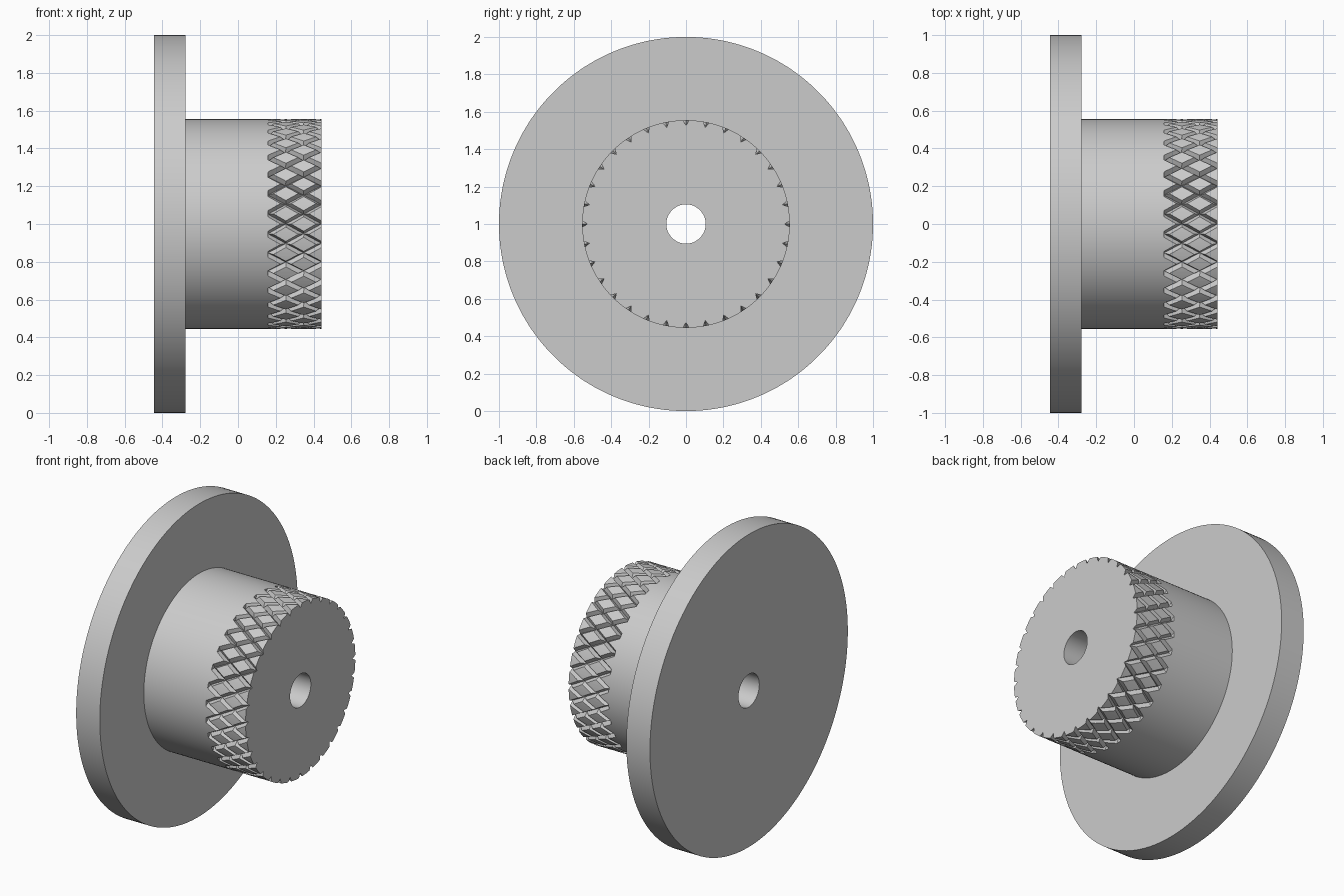
import bpy
import bmesh
from math import sin, cos, tan, pi, radians

cube = bpy.data.objects.get("Cube")
if cube:
    bpy.data.objects.remove(cube, do_unlink=True)

HUB_R, HOLE_R = 0.555, 0.105
KNURL_X, END_X = 0.16, 0.442
SEGMENTS, GROOVES, STEPS = 192, 32, 14

steel = bpy.data.materials.new("plain grey")
steel.use_nodes = True
grey = (0.6, 0.6, 0.6, 1)
steel.diffuse_color = grey
steel.node_tree.nodes["Principled BSDF"].inputs["Base Color"].default_value = grey


def on_axis(x, r, a):
    """Point at radius r and angle a around the horizontal axis."""
    return (x, r * sin(a), 1 + r * cos(a))


def finish(bm, name):
    bmesh.ops.recalc_face_normals(bm, faces=bm.faces)
    mesh = bpy.data.meshes.new(name)
    bm.to_mesh(mesh)
    bm.free()
    mesh.materials.append(steel)
    obj = bpy.data.objects.new(name, mesh)
    bpy.context.collection.objects.link(obj)
    return obj


def bridge(bm, ring_a, ring_b):
    n = len(ring_a)
    for i in range(n):
        j = (i + 1) % n
        bm.faces.new((ring_a[i], ring_a[j], ring_b[j], ring_b[i]))


def lathe(name, profile):
    bm = bmesh.new()
    rings = [[bm.verts.new(on_axis(x, r, 2 * pi * (i + 0.5) / SEGMENTS))
              for i in range(SEGMENTS)] for x, r in profile]
    for k, ring in enumerate(rings):
        bridge(bm, ring, rings[(k + 1) % len(rings)])
    return finish(bm, name)


def helical_cutter(name, hand, depth):
    """A set of V-shaped prisms winding around the hub in one direction."""
    bm = bmesh.new()
    half, lift = 0.016, 0.012
    wide = half * (depth + lift) / depth / HUB_R
    start, stop = KNURL_X, END_X + 0.02
    for g in range(GROOVES):
        rings = []
        for s in range(STEPS + 1):
            x = start + (stop - start) * s / STEPS
            a = 2 * pi * g / GROOVES + hand * tan(radians(30)) * (END_X - x) / HUB_R
            section = ((HUB_R - depth, a), (HUB_R + lift, a + wide), (HUB_R + lift, a - wide))
            rings.append([bm.verts.new(on_axis(x, r, t)) for r, t in section])
        for ring_a, ring_b in zip(rings, rings[1:]):
            bridge(bm, ring_a, ring_b)
        bm.faces.new(rings[0])
        bm.faces.new(rings[-1])
    obj = finish(bm, name)
    obj.hide_render = True
    return obj


# Flange, hub and through hole turned as one solid
knob = lathe("flanged_knob", [
    (-0.445, HOLE_R), (-0.445, 1), (-0.278, 1), (-0.278, HUB_R),
    (KNURL_X - 0.002, HUB_R), (END_X, HUB_R), (END_X, HOLE_R)])

# Crossed knurling grooves on the end of the hub
bpy.ops.object.select_all(action='DESELECT')
bpy.context.view_layer.objects.active = knob
knob.select_set(True)
for hand, depth in ((1, 0.028), (-1, 0.0285)):
    cutter = helical_cutter("knurl_cutter", hand, depth)
    mod = knob.modifiers.new("knurl", 'BOOLEAN')
    mod.operation = 'DIFFERENCE'
    mod.solver = 'EXACT'
    mod.object = cutter
    bpy.ops.object.modifier_apply(modifier=mod.name)
    bpy.data.objects.remove(cutter, do_unlink=True)

bpy.ops.object.shade_smooth_by_angle(angle=radians(30))
